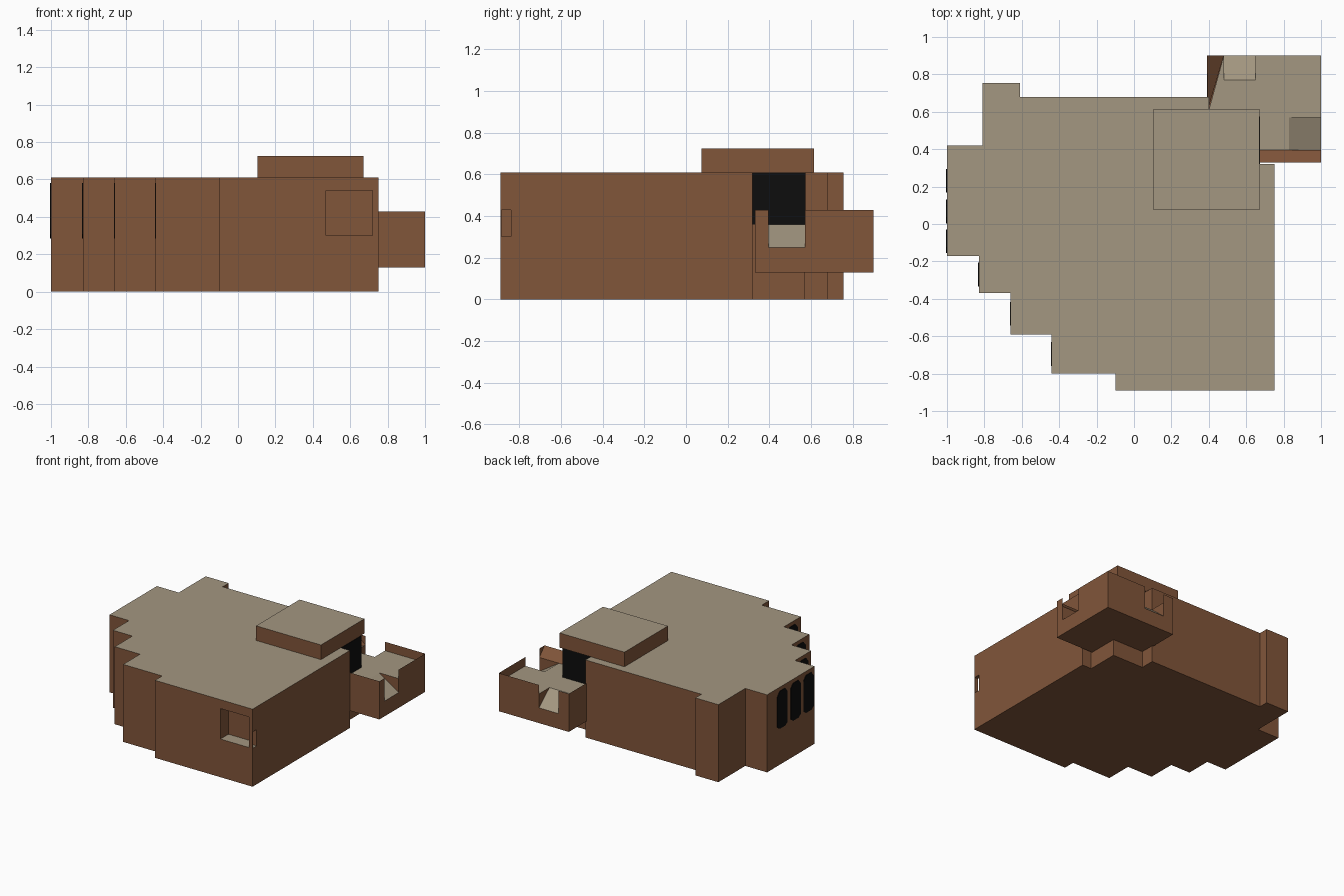
import bpy, bmesh

if "Cube" in bpy.data.objects:
    bpy.data.objects.remove(bpy.data.objects["Cube"])


def material(name, rgb):
    m = bpy.data.materials.new(name)
    m.diffuse_color = (*rgb, 1)
    m.use_nodes = True
    m.node_tree.nodes["Principled BSDF"].inputs["Base Color"].default_value = m.diffuse_color
    return m


brown = material("brown wall", (0.22, 0.092, 0.042))
tan = material("tan surface", (0.37, 0.31, 0.22))
black = material("black opening", (0.004, 0.004, 0.004))
BROWN, TAN, BLACK = 0, 1, 2


def finish(name, bm):
    me = bpy.data.meshes.new(name)
    bm.to_mesh(me)
    bm.free()
    for m in (brown, tan, black):
        me.materials.append(m)
    ob = bpy.data.objects.new(name, me)
    bpy.context.collection.objects.link(ob)
    return ob


def prism(name, outline, z0, z1, rule):
    """Extrude a plan outline upward; rule(normal) picks the colour."""
    bm = bmesh.new()
    base = bm.faces.new([bm.verts.new((x, y, z0)) for x, y in outline])
    ext = bmesh.ops.extrude_face_region(bm, geom=[base])["geom"]
    for v in ext:
        if isinstance(v, bmesh.types.BMVert):
            v.co.z = z1
    bmesh.ops.recalc_face_normals(bm, faces=bm.faces)
    for f in bm.faces:
        f.material_index = rule(f.normal)
    return finish(name, bm)


def box(name, x0, x1, y0, y1, z0, z1, rule):
    return prism(name, [(x0, y0), (x1, y0), (x1, y1), (x0, y1)], z0, z1, rule)


def top_tan(n):
    return TAN if n.z > 0.5 else BROWN


def bottom_tan(n):
    return TAN if n.z < -0.5 else BROWN


def all_black(n):
    return BLACK


# stepped main block
body = prism("main_block", [
    (-.1, -.89), (.75, -.89), (.75, .32), (.67, .32), (.67, .57), (.4, .57),
    (.4, .68), (-.61, .68), (-.61, .755), (-.81, .755), (-.81, .42), (-1, .42),
    (-1, -.17), (-.83, -.17), (-.83, -.37), (-.66, -.37), (-.66, -.59),
    (-.44, -.59), (-.44, -.8), (-.1, -.8)], 0, .61, top_tan)

# front window recess, with a narrow slit through the right wall
cutters = [box("window_cutter", .47, .72, -.95, -.79, .30, .54, bottom_tan),
           box("slit_cutter", .70, .80, -.885, -.84, .302, .43, bottom_tan)]
bpy.context.view_layer.objects.active = body
for c in cutters:
    c.hide_render = True
    mod = body.modifiers.new("cut", 'BOOLEAN')
    mod.operation = 'DIFFERENCE'
    mod.solver = 'EXACT'
    mod.object = c
    bpy.ops.object.modifier_apply(modifier=mod.name)
for c in cutters:
    bpy.data.objects.remove(c)

# raised roof slab
box("roof_slab", .105, .67, .075, .615, .61, .725, top_tan)

# black doorway walls above the balcony
box("doorway_right", .668, .674, .32, .574, .36, .609, all_black)
box("doorway_back", .401, .674, .568, .574, .36, .609, all_black)

# arched windows on the left-facing walls
for i, (x, y) in enumerate([(-1, .232), (-1, .067), (-1, -.093),
                            (-.83, -.27), (-.66, -.48), (-.44, -.695)]):
    bm = bmesh.new()
    w, c = .063, .03
    half = [(w - c, .285), (w, .305), (w, .545), (w - c, .58)]
    ring = half + [(-a, z) for a, z in reversed(half)]
    face = bm.faces.new([bm.verts.new((x + .002, y + a, z)) for a, z in ring])
    ext = bmesh.ops.extrude_face_region(bm, geom=[face])["geom"]
    for v in ext:
        if isinstance(v, bmesh.types.BMVert):
            v.co.x = x - .004
    bmesh.ops.recalc_face_normals(bm, faces=bm.faces)
    for f in bm.faces:
        f.material_index = BLACK
    finish(f"arched_window_{i + 1}", bm)

# balcony: thin parapet walls, floor, and two sloped openings
B, L, F, T = .13, .25, .36, .43
X0, X1, Y0, Y1 = .39, 1.0, .33, .9
bm = bmesh.new()


def face(points, mat):
    f = bm.faces.new([bm.verts.new(p) for p in points])
    f.material_index = mat


# right and back walls, each with a notch
face([(X1, y, z) for y, z in [(Y0, B), (Y1, B), (Y1, T), (.57, T), (.57, L),
                              (.395, L), (.395, T), (Y0, T)]], BROWN)
face([(x, Y1, z) for x, z in [(X0, T), (.48, T), (.48, L), (.65, L), (.65, T),
                              (X1, T), (X1, B), (X0, B)]], BROWN)
# front wall, left wall, underside
face([(X0, Y0, B), (X1, Y0, B), (X1, Y0, T), (X0, Y0, T)], BROWN)
face([(X0, Y1, B), (X0, Y0, B), (X0, Y0, T), (X0, Y1, T)], BROWN)
face([(X0, Y0, B), (X0, Y1, B), (X1, Y1, B), (X1, Y0, B)], BROWN)
# floor
face([(x, y, F) for x, y in [(X0, .395), (.83, .395), (.83, .57), (X1, .57),
                             (X1, Y1), (.65, Y1), (.65, .77), (.48, .77),
                             (.48, Y1), (.4, .61), (X0, .61)]], TAN)
# sloping inner sides at the front and left
face([(X0, Y0, T), (X1, Y0, T), (X1, .395, F), (X0, .395, F)], BROWN)
face([(X0, Y1, T), (.395, .61, F), (.48, Y1, F)], BROWN)
# ramps and their side cheeks
face([(.83, .395, F), (X1, .395, L), (X1, .57, L), (.83, .57, F)], TAN)
face([(.48, .77, F), (.65, .77, F), (.65, Y1, L), (.48, Y1, L)], TAN)
for y in (.395, .57):
    face([(.83, y, F), (X1, y, L), (X1, y, F)], BROWN)
for x in (.48, .65):
    face([(x, .77, F), (x, Y1, L), (x, Y1, F)], BROWN)
bmesh.ops.remove_doubles(bm, verts=bm.verts, dist=1e-5)
finish("balcony", bm)
